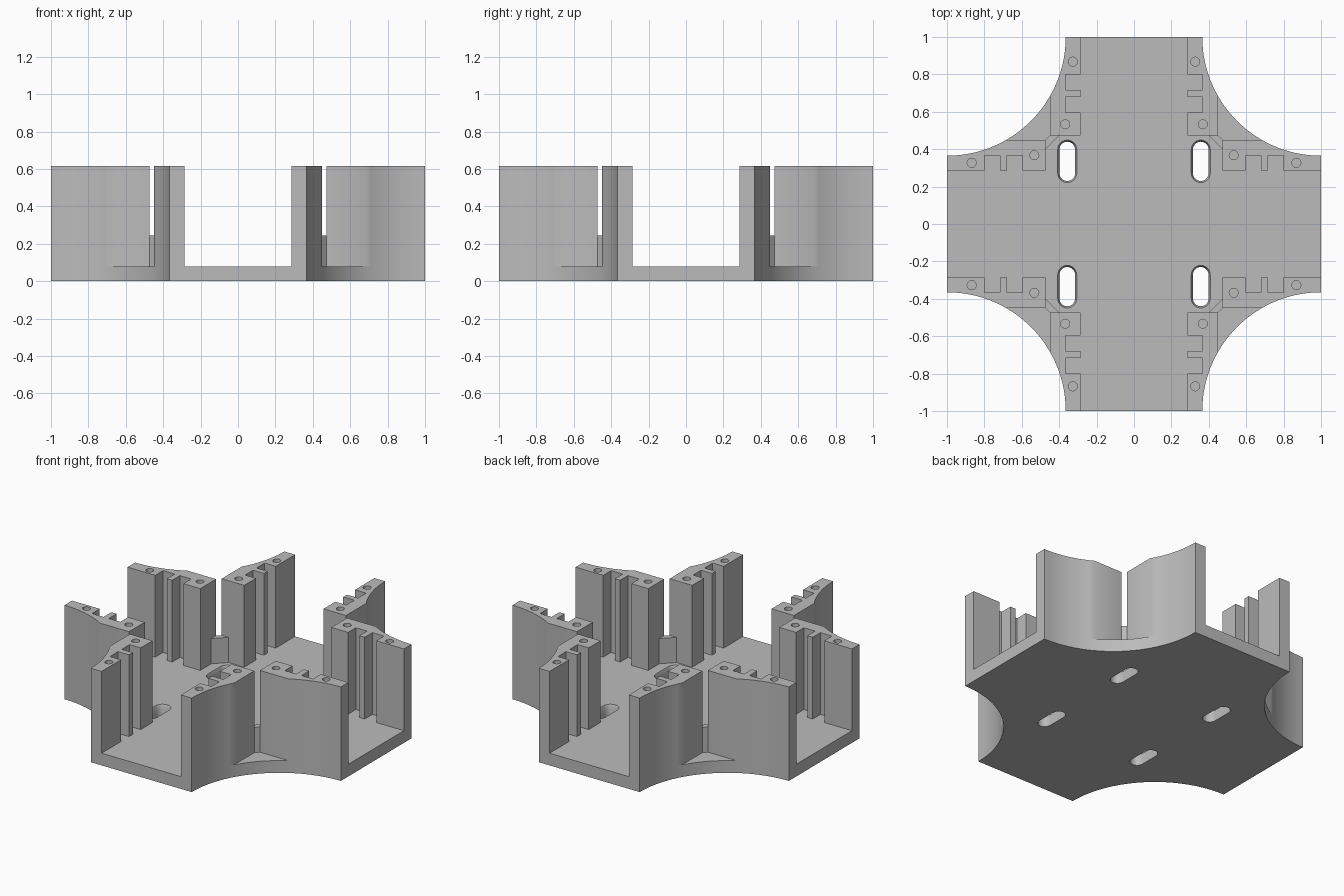
import bpy, bmesh
from math import cos, sin, pi, radians

cube = bpy.data.objects.get("Cube")
if cube:
    bpy.data.objects.remove(cube, do_unlink=True)

FLOOR, TOP, BRIDGE_TOP = 0.08, 0.615, 0.245
INNER, GROOVE, OUTER, END = 0.287, 0.367, 0.45, 0.474
RADIUS = 0.635

grey = bpy.data.materials.new("plain grey")
grey.use_nodes = True
grey.diffuse_color = (0.5, 0.5, 0.5, 1)
grey.node_tree.nodes["Principled BSDF"].inputs["Base Color"].default_value = (0.5, 0.5, 0.5, 1)


def finish(bm, name):
    bmesh.ops.recalc_face_normals(bm, faces=bm.faces)
    mesh = bpy.data.meshes.new(name)
    bm.to_mesh(mesh)
    bm.free()
    mesh.materials.append(grey)
    obj = bpy.data.objects.new(name, mesh)
    bpy.context.collection.objects.link(obj)
    return obj


def smooth(obj):
    bpy.ops.object.select_all(action='DESELECT')
    obj.select_set(True)
    bpy.context.view_layer.objects.active = obj
    bpy.ops.object.shade_smooth_by_angle(angle=radians(30))


def prism(name, loops, z0, z1):
    """Fill an outline, less its holes, and extrude it upwards."""
    bm = bmesh.new()
    edges = []
    for loop in loops:
        vs = [bm.verts.new((x, y, z0)) for x, y in loop]
        edges += [bm.edges.new((a, b)) for a, b in zip(vs, vs[1:] + vs[:1])]
    bmesh.ops.triangle_fill(bm, edges=edges, use_beauty=True, normal=(0, 0, 1))
    ext = bmesh.ops.extrude_face_region(bm, geom=bm.faces[:], use_keep_orig=True)
    moved = [v for v in ext["geom"] if isinstance(v, bmesh.types.BMVert)]
    bmesh.ops.translate(bm, verts=moved, vec=(0, 0, z1 - z0))
    return finish(bm, name)


def arc(first, last, step=3):
    return [(1 + RADIUS * cos(radians(a)), 1 + RADIUS * sin(radians(a)))
            for a in range(first, last + 1, step)]


def circle(cx, cy, r=0.024, n=24):
    return [(cx + r * cos(2 * pi * i / n), cy + r * sin(2 * pi * i / n)) for i in range(n)]


def slot_ring(cx, cy, r, half=0.063, n=12):
    ends = [(i * pi / n, half) for i in range(n + 1)]
    ends += [(pi + i * pi / n, -half) for i in range(n + 1)]
    return [(cx + r * cos(a), cy + r * sin(a) + dy) for a, dy in ends]


QUADRANTS = {"back_left": (1, 1), "back_right": (-1, 1),
             "front_right": (-1, -1), "front_left": (1, -1)}

# Cross-shaped floor with four scooped corners
outline = []
for sx, sy in QUADRANTS.values():
    pts = [(x * sx, y * sy) for x, y in arc(180, 270)]
    outline += pts[::-1] if sx * sy > 0 else pts
floor = prism("floor_plate", [outline], 0, FLOOR)

# Chamfered slots cut through the floor
bm = bmesh.new()
for sx, sy in QUADRANTS.values():
    rings = [[bm.verts.new((x, y, z)) for x, y in slot_ring(0.357 * sx, 0.335 * sy, r)]
             for z, r in ((-0.02, 0.042), (0.06, 0.042), (FLOOR, 0.051), (0.1, 0.051))]
    for lo, hi in zip(rings, rings[1:]):
        for i in range(len(lo)):
            j = (i + 1) % len(lo)
            bm.faces.new((lo[i], lo[j], hi[j], hi[i]))
    bm.faces.new(rings[0])
    bm.faces.new(rings[-1])
cutter = finish(bm, "slot_cutter")
cutter.hide_render = True
cut = floor.modifiers.new("slots", 'BOOLEAN')
cut.operation, cut.object, cut.solver = 'DIFFERENCE', cutter, 'EXACT'
bpy.context.view_layer.objects.active = floor
bpy.ops.object.modifier_apply(modifier=cut.name)
bpy.data.objects.remove(cutter, do_unlink=True)
smooth(floor)

# Grooved wall profile: scooped outside, straight tail, two grooves inside
wall = arc(180, 210) + [(OUTER, END), (INNER, END)]
for y0, y1 in ((0.596, 0.678), (0.716, 0.8)):
    wall += [(INNER, y0), (GROOVE, y0), (GROOVE, y1), (INNER, y1)]
wall.append((INNER, 1))
wall_loops = [wall, circle(0.327, 0.868), circle(0.368, 0.533)]

# Low diagonal bridge between the two walls of a corner
bridge = [(0.40, END), (OUTER, END), (END, OUTER), (END, 0.40)]

for corner, (sx, sy) in QUADRANTS.items():
    along = [[(x * sx, y * sy) for x, y in loop] for loop in wall_loops]
    across = [[(y * sx, x * sy) for x, y in loop] for loop in wall_loops]
    smooth(prism(corner + "_lengthwise_wall", along, FLOOR, TOP))
    smooth(prism(corner + "_crosswise_wall", across, FLOOR, TOP))
    prism(corner + "_bridge", [[(x * sx, y * sy) for x, y in bridge]], FLOOR, BRIDGE_TOP)
